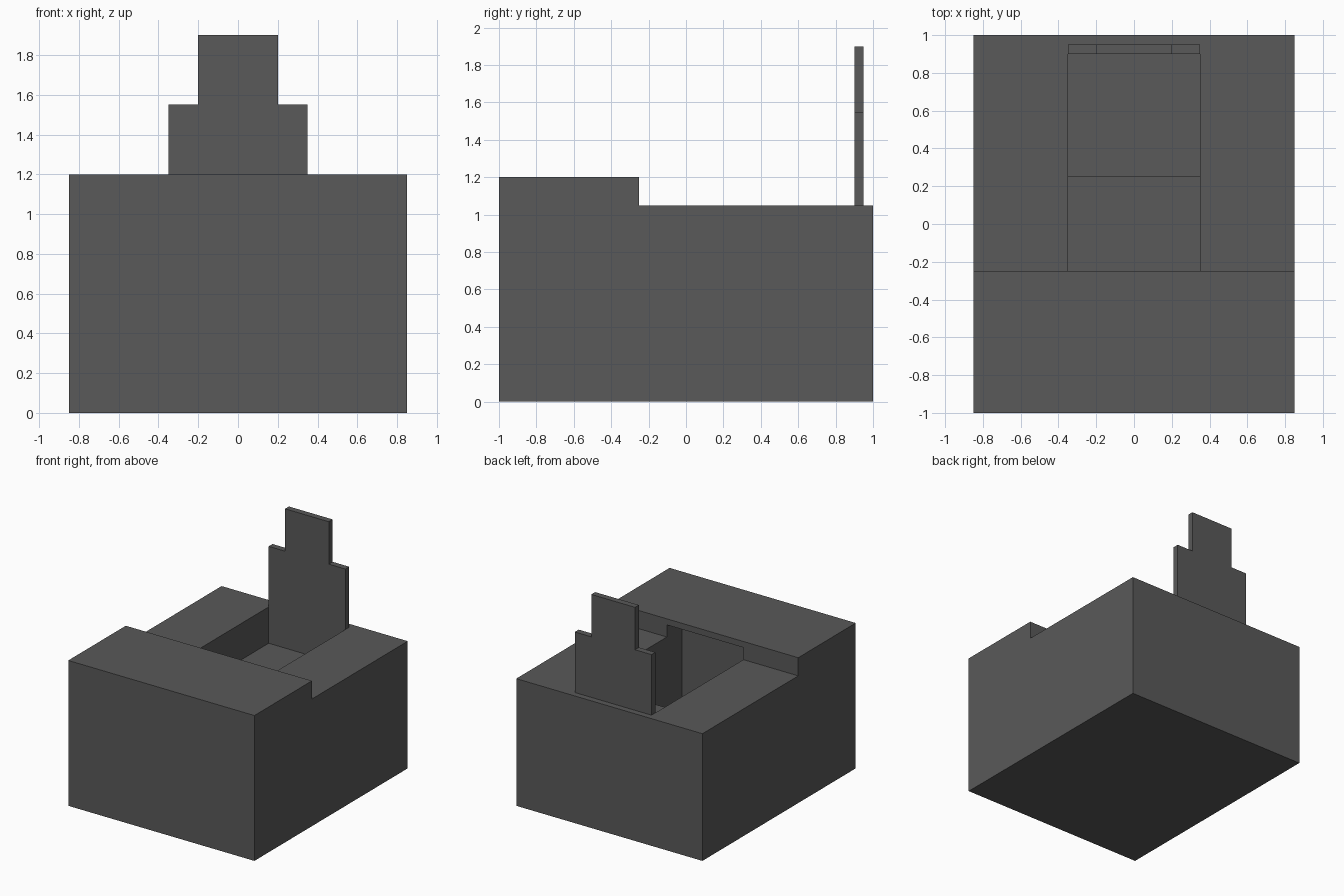
import bpy
import bmesh
from mathutils import Vector

if "Cube" in bpy.data.objects:
    bpy.data.objects.remove(bpy.data.objects["Cube"])

grey = bpy.data.materials.new("dark grey")
grey.diffuse_color = (0.1, 0.1, 0.1, 1.0)
grey.use_nodes = True
grey.node_tree.nodes["Principled BSDF"].inputs["Base Color"].default_value = grey.diffuse_color


def extrude_profile(name, points, offset):
    """Closed profile swept along offset into a solid."""
    bm = bmesh.new()
    face = bm.faces.new([bm.verts.new(p) for p in points])
    swept = bmesh.ops.extrude_face_region(bm, geom=[face])
    moved = [v for v in swept["geom"] if isinstance(v, bmesh.types.BMVert)]
    bmesh.ops.translate(bm, verts=moved, vec=Vector(offset))
    bmesh.ops.recalc_face_normals(bm, faces=bm.faces)
    mesh = bpy.data.meshes.new(name)
    bm.to_mesh(mesh)
    bm.free()
    mesh.materials.append(grey)
    obj = bpy.data.objects.new(name, mesh)
    bpy.context.collection.objects.link(obj)
    return obj


# Body: side profile with the raised front hood
body_yz = [(-1, 0), (1, 0), (1, 1.05), (-0.25, 1.05), (-0.25, 1.2), (-1, 1.2)]
body = extrude_profile("body", [(-0.85, y, z) for y, z in body_yz], (1.7, 0, 0))

# Cockpit: foot well reaching under the hood, seat step behind it
cockpit_yz = [(-0.45, 0.25), (0.25, 0.25), (0.25, 0.75), (0.9, 0.75),
              (0.9, 1.4), (-0.25, 1.4), (-0.25, 1.15), (-0.45, 1.15)]
cutter = extrude_profile("cockpit_cutter", [(-0.35, y, z) for y, z in cockpit_yz], (0.7, 0, 0))
cutter.hide_render = True
cutter.hide_set(True)
cut = body.modifiers.new("cockpit", "BOOLEAN")
cut.operation = "DIFFERENCE"
cut.solver = "EXACT"
cut.object = cutter

# Bake the cut and drop the helper
bpy.context.view_layer.objects.active = body
bpy.ops.object.modifier_apply(modifier=cut.name)
bpy.data.objects.remove(cutter)

# Backrest: stepped plate with a narrower headrest
half = [(0.35, 1.05), (0.35, 1.55), (0.2, 1.55), (0.2, 1.9)]
outline = half + [(-x, z) for x, z in reversed(half)]
extrude_profile("backrest", [(x, 0.9, z) for x, z in outline], (0, 0.05, 0))
